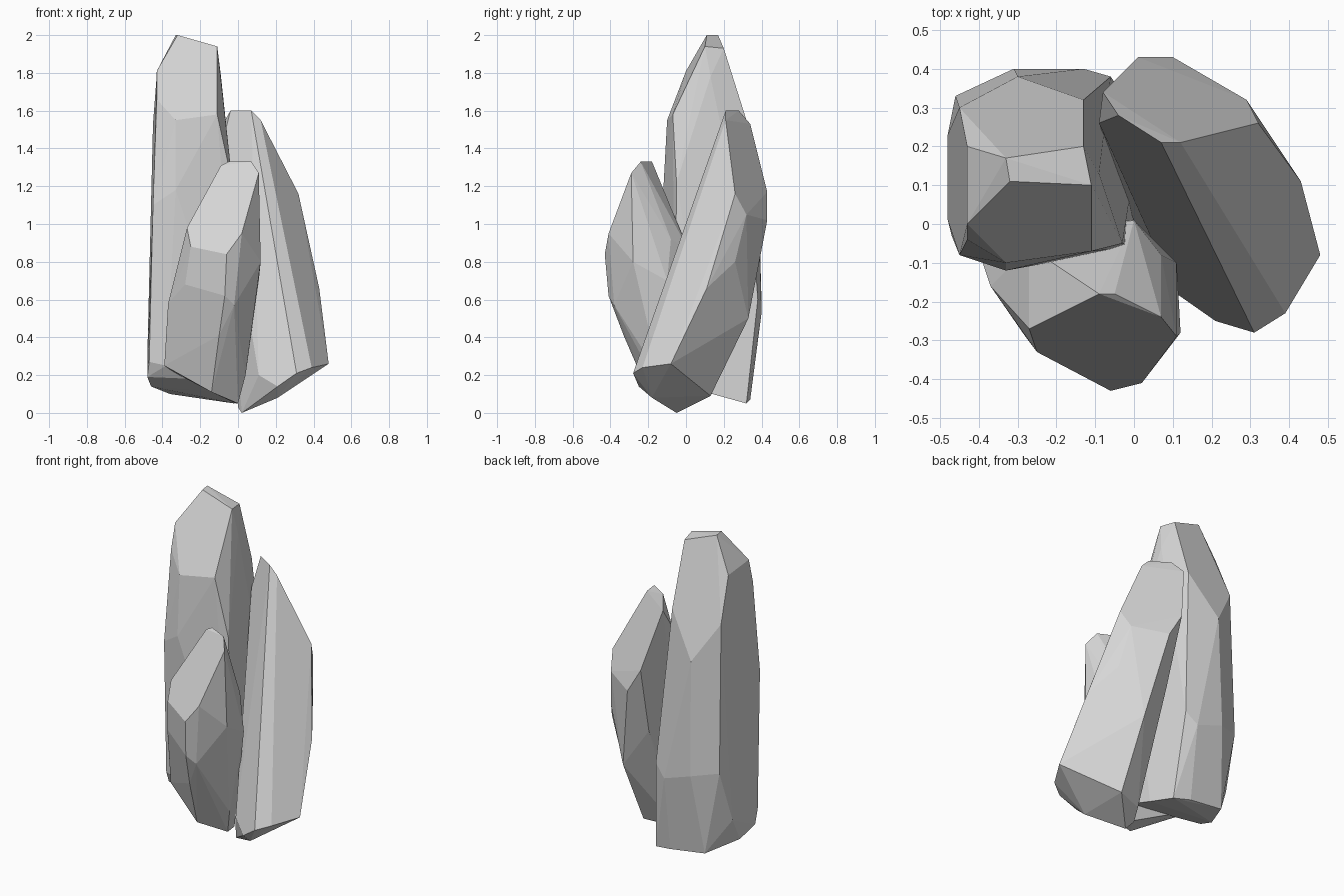
import bpy
import bmesh
from math import radians

default_cube = bpy.data.objects.get("Cube")
if default_cube:
    bpy.data.objects.remove(default_cube, do_unlink=True)

# One plain stone colour
stone = bpy.data.materials.new("light_grey_stone")
stone.use_nodes = True
stone_colour = (0.68, 0.68, 0.68, 1)
stone.diffuse_color = stone_colour
stone.node_tree.nodes["Principled BSDF"].inputs["Base Color"].default_value = stone_colour


def make_shard(name, *levels):
    """Wrap a chiselled, flat-faced convex stone around rings of corners."""
    mesh = bpy.data.meshes.new(name)
    shard = bpy.data.objects.new(name, mesh)
    bpy.context.scene.collection.objects.link(shard)

    bm = bmesh.new()
    for corners in levels:
        for corner in corners:
            bm.verts.new(corner)
    hull = bmesh.ops.convex_hull(bm, input=bm.verts[:], use_existing_faces=False)
    # Corners that fell inside the stone are not needed
    loose = [item for item in hull["geom_interior"] if isinstance(item, bmesh.types.BMVert)]
    bmesh.ops.delete(bm, geom=loose, context="VERTS")
    # Merge nearly level triangles into broad cleavage faces
    bmesh.ops.dissolve_limit(
        bm,
        angle_limit=radians(4),
        use_dissolve_boundaries=False,
        verts=bm.verts[:],
        edges=bm.edges[:],
    )
    bmesh.ops.recalc_face_normals(bm, faces=bm.faces[:])
    bm.to_mesh(mesh)
    bm.free()

    mesh.materials.append(stone)
    for polygon in mesh.polygons:
        polygon.use_smooth = False
    return shard


# Tall upright shard at the back: crown, shoulders, waist, slanted foot
tall_crown = [(-.32, .11, 2), (-.11, .1, 1.94), (-.33, .17, 2), (-.13, .2, 1.93)]
tall_shoulders = [
    (-.43, 0, 1.81), (-.43, .2, 1.79), (-.43, -.04, 1.66), (-.45, .3, 1.53),
    (-.3, .38, 1.29), (-.13, .32, 1.55), (-.09, .13, 1.78),
    (-.33, -.1, 1.55), (-.11, -.07, 1.58),
]
tall_waist = [
    (-.33, -.12, 1.18), (-.45, -.08, 1.1), (-.03, -.05, 1.22),
    (-.31, .4, .59), (-.46, .33, .62), (-.13, .4, .53), (-.06, .38, .6),
]
tall_foot = [
    (-.48, .23, .3), (-.47, -.03, .27), (-.48, .01, .19), (-.46, .13, .14),
    (-.36, .33, .1), (-.13, .34, .07), (-.02, .32, .05), (0, .14, .1),
    (-.38, -.05, .25), (0, -.06, .17),
]
make_shard("tall_shard", tall_crown, tall_shoulders, tall_waist, tall_foot)

# Leaning shard on the left: crown, back slope, broad outer face, foot
leaning_crown = [
    (.07, .21, 1.6), (-.04, .28, 1.6), (.12, .21, 1.55), (-.08, .34, 1.53),
    (-.09, .26, 1.4),
]
leaning_back = [
    (.01, .43, 1.17), (.1, .43, 1.02), (.29, .32, 1.05),
    (.33, .26, .8), (.2, .33, .5), (.03, .32, .75),
]
leaning_outer = [
    (.32, .26, 1.16), (.43, .11, .66), (.48, -.08, .26),
    (.39, -.23, .24), (.31, -.28, .21),
]
leaning_foot = [
    (.21, -.25, .14), (.21, -.18, .08), (.11, -.18, .2), (.02, -.05, 0),
    (0, 0, .03), (.2, .13, .09), (.03, .07, .08),
]
make_shard("leaning_shard", leaning_crown, leaning_back, leaning_outer, leaning_foot)

# Short shard at the front: crown, sloping brow, belly, foot
short_crown = [(-.05, -.18, 1.33), (.07, -.24, 1.33), (.11, -.29, 1.27), (-.09, -.18, 1.31)]
short_brow = [
    (-.27, -.27, .98), (-.25, -.33, .88), (-.06, -.43, .84), (.02, -.41, .95),
]
short_belly = [
    (-.28, -.29, .68), (-.07, -.41, .62), (-.02, -.38, .57), (-.1, -.33, .41),
    (.12, -.28, .8), (.11, -.1, .7), (.07, -.08, .92),
    (-.37, -.16, .58), (-.27, -.06, .85), (0, .01, .87),
]
short_foot = [
    (-.39, -.1, .25), (-.14, -.2, .11), (0, -.1, .05), (.04, -.14, .2),
    (-.01, -.02, .05), (-.33, 0, .21),
]
make_shard("short_shard", short_crown, short_brow, short_belly, short_foot)
